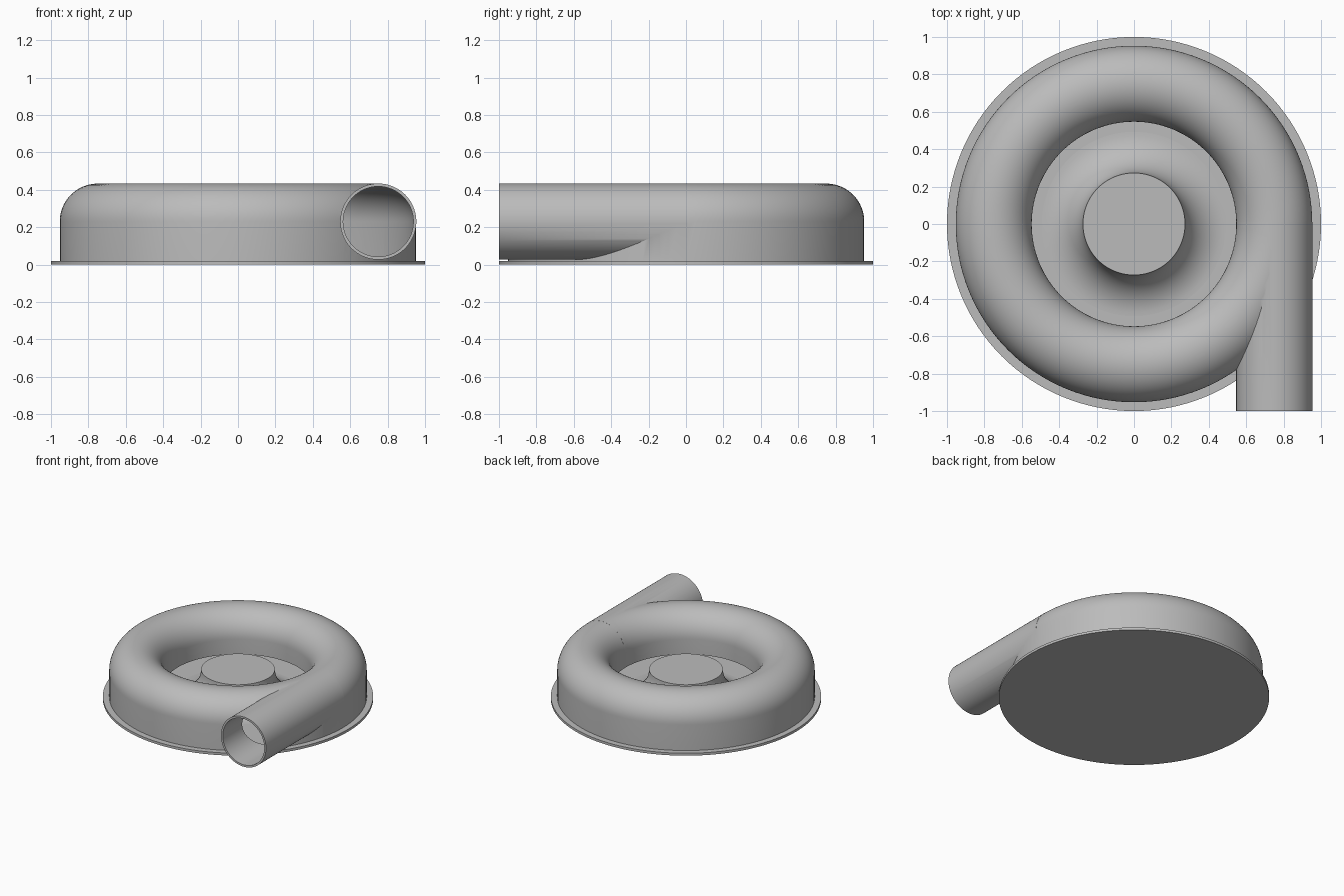
import bpy
import bmesh
import math
from mathutils import Vector

if "Cube" in bpy.data.objects:
    bpy.data.objects.remove(bpy.data.objects["Cube"], do_unlink=True)

grey = bpy.data.materials.new("plain grey")
grey.use_nodes = True
colour = (0.5, 0.5, 0.5, 1)
grey.diffuse_color = colour
grey.node_tree.nodes["Principled BSDF"].inputs["Base Color"].default_value = colour

RING = 0.75      # radius of the channel centre line
MID = 0.23       # height of the channel centre line
TUBE = 0.203     # outer channel radius
BORE = 0.188     # inner channel radius
PLATE = 0.02     # base plate thickness


def arc(cx, cz, radius, start, end, steps):
    """Points of a circular arc in the radius/height plane."""
    angles = [math.radians(start + (end - start) * i / steps) for i in range(steps + 1)]
    return [(cx + radius * math.cos(a), cz + radius * math.sin(a)) for a in angles]


def revolve(name, profile, segments=128):
    """Spin a closed profile around the z axis."""
    bm = bmesh.new()
    verts = [bm.verts.new((r, 0, z)) for r, z in profile]
    edges = [bm.edges.new((v, verts[(i + 1) % len(verts)])) for i, v in enumerate(verts)
             if not (profile[i][0] == 0 and profile[(i + 1) % len(verts)][0] == 0)]
    bmesh.ops.spin(bm, geom=verts + edges, cent=(0, 0, 0), axis=(0, 0, 1),
                   angle=math.tau, steps=segments, use_duplicate=False)
    bmesh.ops.remove_doubles(bm, verts=bm.verts[:], dist=0.00005)
    bmesh.ops.recalc_face_normals(bm, faces=bm.faces[:])
    mesh = bpy.data.meshes.new(name)
    bm.to_mesh(mesh)
    bm.free()
    mesh.materials.append(grey)
    obj = bpy.data.objects.new(name, mesh)
    bpy.context.collection.objects.link(obj)
    return obj


def straight_pipe(name, radius, front, back):
    """Solid cylinder along y on the outlet axis."""
    bpy.ops.mesh.primitive_cylinder_add(
        vertices=96, radius=radius, depth=back - front,
        location=(RING, (front + back) / 2, MID), rotation=(math.pi / 2, 0, 0))
    obj = bpy.context.object
    obj.name = name
    obj.data.materials.append(grey)
    return obj


def select(obj):
    bpy.ops.object.select_all(action="DESELECT")
    obj.select_set(True)
    bpy.context.view_layer.objects.active = obj


def combine(target, tool, operation):
    """Apply a boolean and discard the helper."""
    tool.hide_render = True
    select(target)
    mod = target.modifiers.new("combine", "BOOLEAN")
    mod.operation = operation
    mod.solver = "EXACT"
    mod.object = tool
    bpy.ops.object.modifier_apply(modifier=mod.name)
    bpy.data.objects.remove(tool, do_unlink=True)


# Base plate
plate = revolve("base_plate", [(0, 0), (1, 0), (1, PLATE), (0, PLATE)])

# Central hub with a concave flare down to the plate
flare = MID + 0.01 - PLATE
hub = revolve("hub", [(0, 0.01), (0.273 + flare, 0.01)]
              + arc(0.273 + flare, MID + 0.01, flare, 270, 180, 16)
              + [(0, MID + 0.01)])

# Round-topped housing joined to the tangential outlet pipe
housing = revolve("housing", [(RING - TUBE, 0.107)]
                  + arc(RING, MID, TUBE, 180, 0, 32)
                  + [(RING + TUBE, 0.015)])
combine(housing, straight_pipe("outlet_pipe", TUBE + 0.0005, -1, 0.01), "UNION")

# Hollow channel, open below the inner wall, and the pipe bore
cavity = revolve("cavity_cutter", [(RING - BORE, -0.05)]
                 + arc(RING, MID, BORE, 180, 0, 32)
                 + [(RING + BORE, -0.05)])
combine(housing, cavity, "DIFFERENCE")
combine(housing, straight_pipe("bore_cutter", BORE - 0.0005, -1.1, 0.005), "DIFFERENCE")

# Smooth curved walls, keep rims sharp
for part in (plate, hub, housing):
    select(part)
    bpy.ops.object.shade_smooth_by_angle(angle=math.radians(30))
